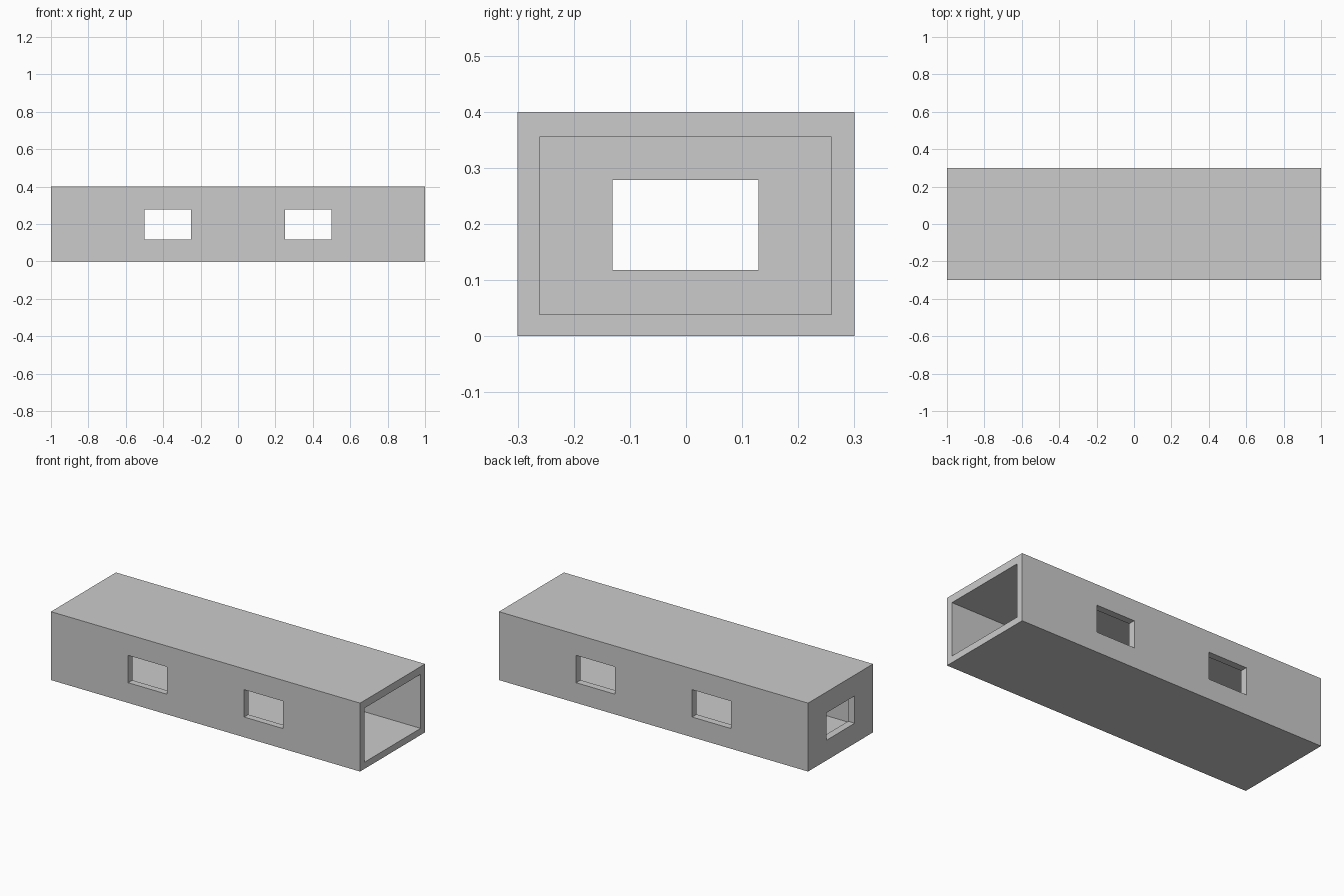
import bpy

if "Cube" in bpy.data.objects:
    bpy.data.objects.remove(bpy.data.objects["Cube"])


def box(name, x, y, z):
    """Axis-aligned box from (min, max) ranges."""
    bpy.ops.mesh.primitive_cube_add(size=1, location=[sum(r) / 2 for r in (x, y, z)])
    ob = bpy.context.object
    ob.name = name
    ob.scale = [r[1] - r[0] for r in (x, y, z)]
    bpy.ops.object.transform_apply(location=True, rotation=False, scale=True)
    return ob


def cut(target, cutter):
    """Subtract the cutter from the target and remove it."""
    mod = target.modifiers.new("cut", 'BOOLEAN')
    mod.operation = 'DIFFERENCE'
    mod.solver = 'EXACT'
    mod.object = cutter
    bpy.context.view_layer.objects.active = target
    bpy.ops.object.modifier_apply(modifier=mod.name)
    bpy.data.objects.remove(cutter)


WINDOW_Z = (0.118, 0.278)

# Outer body
shell = box("hollow_body", (-1, 1), (-0.3, 0.3), (0, 0.4))

# Interior, open at the right end and closed by a wall at the left end
cut(shell, box("interior_cutter", (-0.957, 1.1), (-0.261, 0.259), (0.039, 0.355)))

# Two windows passing through both long walls
for x in ((-0.5, -0.25), (0.25, 0.5)):
    cut(shell, box("side_window_cutter", x, (-0.4, 0.4), WINDOW_Z))

# Window in the left end wall
cut(shell, box("end_window_cutter", (-1.1, -0.8), (-0.131, 0.129), WINDOW_Z))
